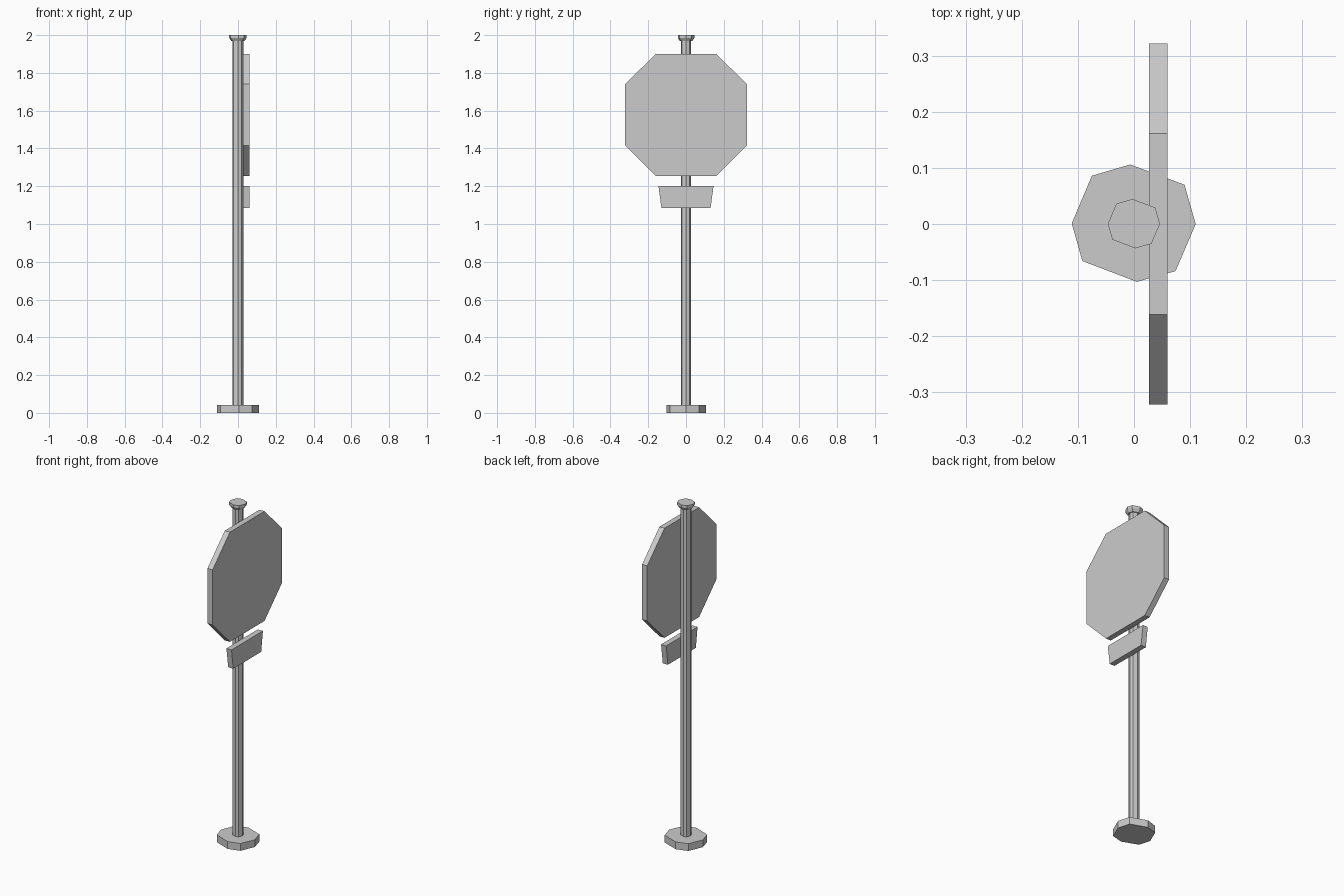
import bpy

if "Cube" in bpy.data.objects:
    bpy.data.objects.remove(bpy.data.objects["Cube"])

# Slightly irregular eight-sided outline shared by base, pole and cap
OUTLINE = [(-0.111, 0.001), (-0.092, -0.066), (0.005, -0.103), (0.074, -0.084),
           (0.11, 0.0), (0.09, 0.07), (-0.007, 0.106), (-0.075, 0.086)]


def loft(name, rings):
    """Join matching rings of points into a closed flat-faced solid."""
    n = len(rings[0])
    verts = [p for ring in rings for p in ring]
    faces = [tuple(reversed(range(n))),
             tuple(range(len(verts) - n, len(verts)))]
    for r in range(len(rings) - 1):
        for i in range(n):
            j = (i + 1) % n
            faces.append((r * n + i, r * n + j, (r + 1) * n + j, (r + 1) * n + i))
    mesh = bpy.data.meshes.new(name)
    mesh.from_pydata(verts, [], faces)
    obj = bpy.data.objects.new(name, mesh)
    bpy.context.collection.objects.link(obj)
    return obj


def turned(name, levels):
    """Stack the outline at (scale, height) levels."""
    return loft(name, [[(x * s, y * s, z) for x, y in OUTLINE] for s, z in levels])


def panel(name, half):
    """Mirror a half profile of (y, z), listed bottom to top, and give it thickness along x."""
    profile = half + [(-y, z) for y, z in reversed(half)]
    return loft(name, [[(x, y, z) for y, z in profile] for x in (0.027, 0.06)])


# Foot, post and flared cap
turned("base", [(1.0, 0.0), (1.0, 0.043)])
turned("pole", [(0.255, 0.04), (0.255, 1.975)])
turned("pole_cap", [(0.31, 1.968), (0.42, 1.985), (0.42, 2.0)])

# Octagonal sign and tapered plate beneath it
panel("sign_board", [(0.161, 1.255), (0.322, 1.416), (0.322, 1.74), (0.161, 1.9)])
panel("lower_plate", [(0.13, 1.085), (0.146, 1.202)])
